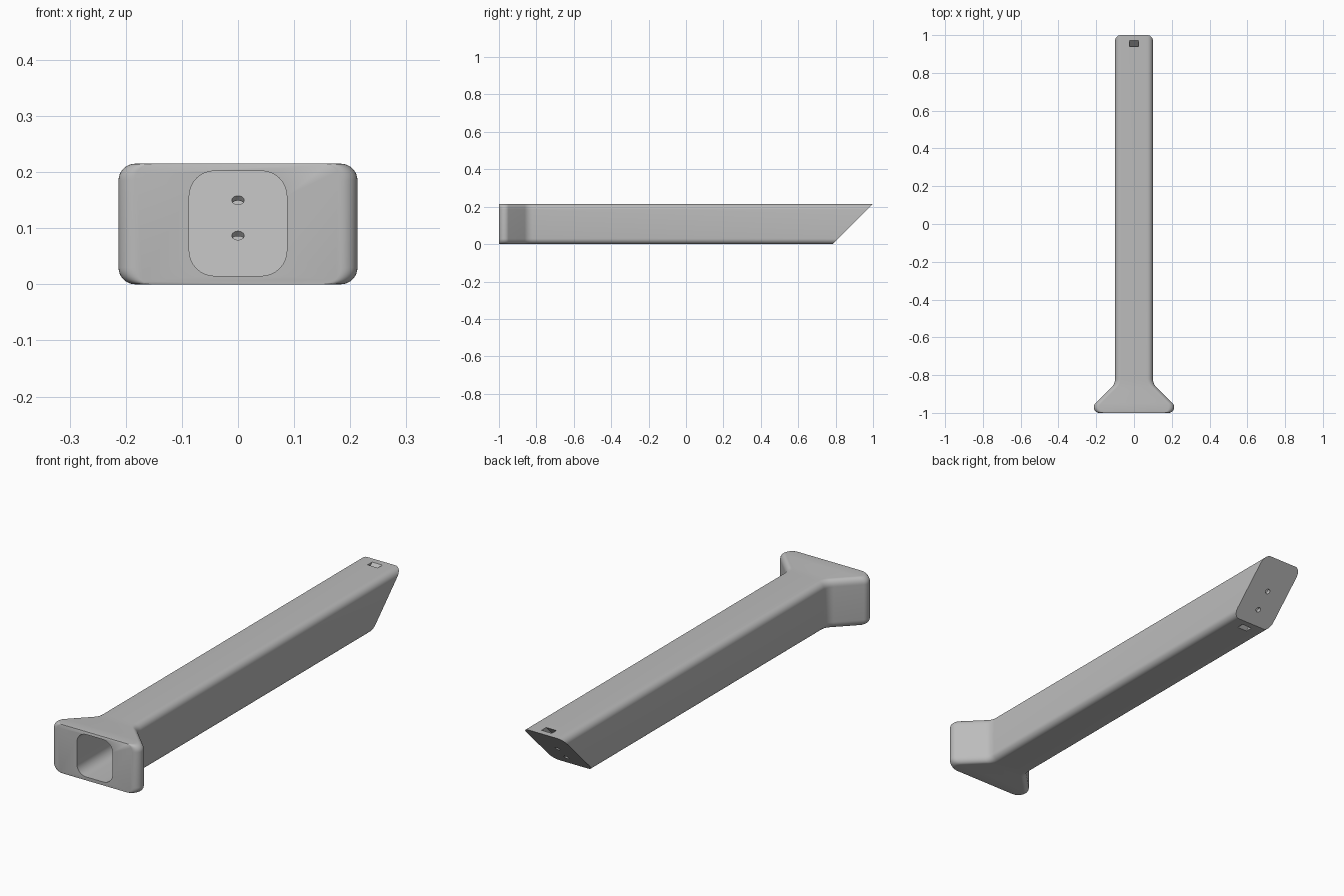
import bpy, bmesh, math
from mathutils import Vector

if "Cube" in bpy.data.objects:
    bpy.data.objects.remove(bpy.data.objects["Cube"])

H = 0.215          # overall height
END = 0.785        # y of the slanted end at z = 0 (slope is 45 degrees)
WALL = 0.077       # end wall thickness measured along y

grey = bpy.data.materials.new("light grey")
grey.diffuse_color = (0.5, 0.5, 0.5, 1)
grey.use_nodes = True
grey.node_tree.nodes["Principled BSDF"].inputs["Base Color"].default_value = grey.diffuse_color


def rounded_rect(w, z0, z1, r, n=8):
    """Outline in x and z with half width w and corner radius r."""
    pts = []
    for cx, cz, a in ((w - r, z1 - r, 0), (r - w, z1 - r, 90),
                      (r - w, z0 + r, 180), (w - r, z0 + r, 270)):
        for i in range(n + 1):
            t = math.radians(a + 90 * i / n)
            pts.append((cx + r * math.cos(t), cz + r * math.sin(t)))
    return pts


def loft(name, rings):
    """Closed solid through a row of matching rings."""
    bm = bmesh.new()
    loops = [[bm.verts.new(p) for p in ring] for ring in rings]
    for a, b in zip(loops, loops[1:]):
        for i in range(len(a)):
            j = (i + 1) % len(a)
            bm.faces.new((a[i], a[j], b[j], b[i]))
    bm.faces.new(loops[0])
    bm.faces.new(loops[-1])
    bmesh.ops.recalc_face_normals(bm, faces=bm.faces)
    me = bpy.data.meshes.new(name)
    bm.to_mesh(me)
    bm.free()
    me.materials.append(grey)
    ob = bpy.data.objects.new(name, me)
    bpy.context.collection.objects.link(ob)
    return ob


def cut(target, cutter):
    """Subtract the cutter and remove it."""
    bpy.context.view_layer.objects.active = target
    mod = target.modifiers.new("cut", 'BOOLEAN')
    mod.operation, mod.solver, mod.object = 'DIFFERENCE', 'EXACT', cutter
    bpy.ops.object.modifier_apply(modifier=mod.name)
    bpy.data.objects.remove(cutter)


# Side outline: rounded flange tip, 45 degree flare, soft bend into the tube
side = []
for i in range(13):
    t = math.radians(-90 + 135 * i / 12)
    side.append((0.183 + 0.03 * math.cos(t), -0.97 + 0.03 * math.sin(t)))
R = 0.06
bend_y = -0.949 + 0.104 + R * math.tan(math.radians(22.5))
for i in range(7):
    t = math.radians(225 - 45 * i / 6)
    side.append((0.1 + R + R * math.cos(t), bend_y + R * math.sin(t)))

# Tube body with flared foot and slanted end
rings = [[(x, y, z) for x, z in rounded_rect(w, 0, H, 0.03)] for w, y in side]
rings.append([(x, END + z, z) for x, z in rounded_rect(0.1, 0, H, 0.03)])
body = loft("flared_tube", rings)

# Bore, open at the front and closed by the slanted end wall
outline = rounded_rect(0.087, 0.015, 0.202, 0.045)
cut(body, loft("bore", [[(x, -1.1, z) for x, z in outline],
                        [(x, END - WALL + z, z) for x, z in outline]]))

# Nut slots inside the end wall, from the top and from the bottom
for z0, z1 in ((0.12, 0.24), (-0.03, 0.085)):
    cut(body, loft("nut_slot", [[(x, END + z - d, z) for x, d in
        ((-0.025, 0.028), (0.025, 0.028), (0.025, 0.06), (-0.025, 0.06))]
        for z in (z0, z1)]))

# Bolt holes square to the slanted end
axis = Vector((0, 1, -1)).normalized()
for z in (0.15, 0.087):
    mid = Vector((0, END - WALL + z, z)) + axis * 0.027
    bpy.ops.mesh.primitive_cylinder_add(vertices=24, radius=0.011, depth=0.1, location=mid,
                                        rotation=axis.to_track_quat('Z', 'Y').to_euler())
    hole = bpy.context.object
    hole.data.materials.append(grey)
    cut(body, hole)

# Smooth shading with crisp edges
bpy.ops.object.select_all(action='DESELECT')
body.select_set(True)
bpy.context.view_layer.objects.active = body
bpy.ops.object.shade_smooth_by_angle(angle=math.radians(30))
